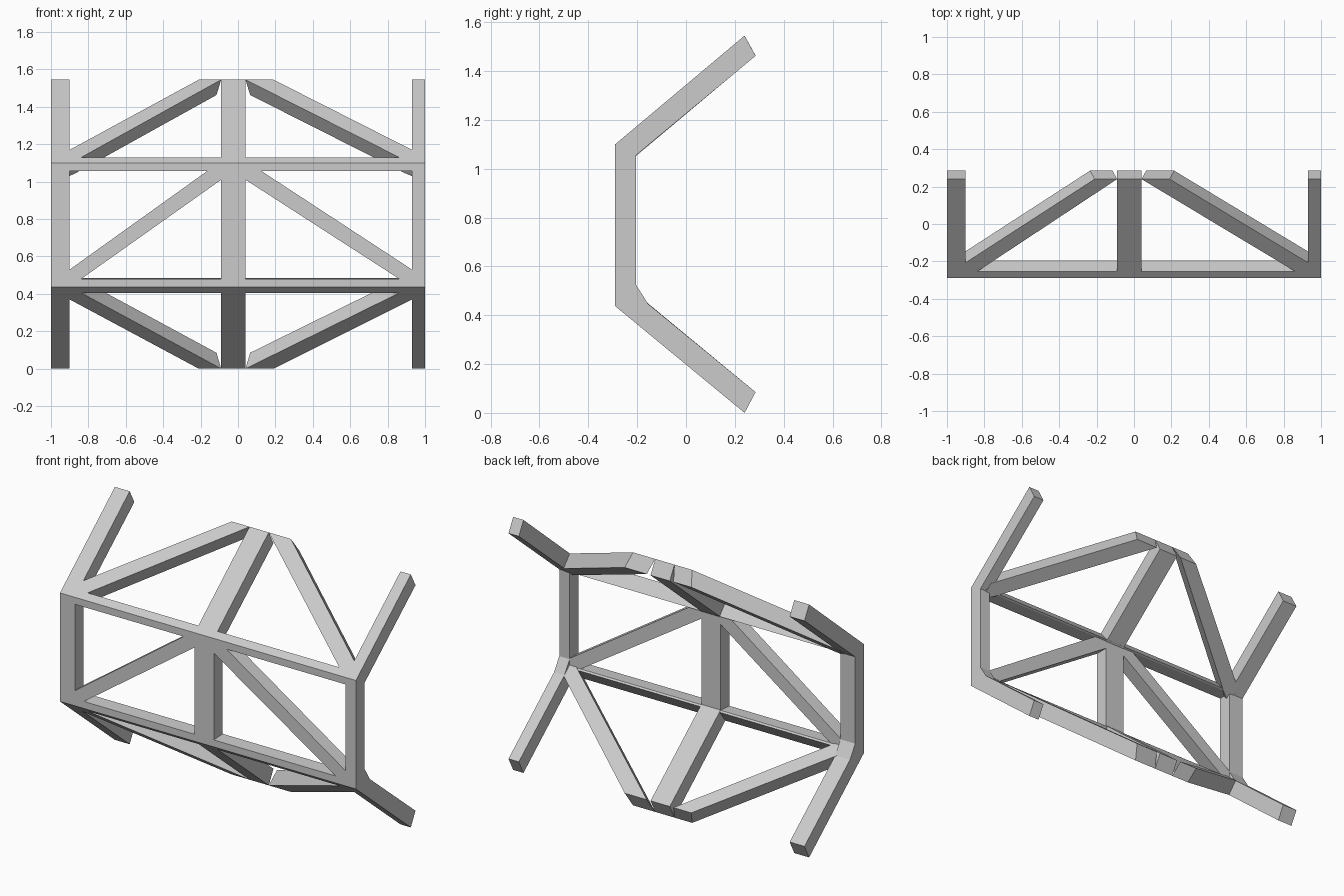
import bpy
import bmesh

cube = bpy.data.objects.get("Cube")
if cube:
    bpy.data.objects.remove(cube, do_unlink=True)

grey = bpy.data.materials.new("matte_grey")
grey.use_nodes = True
grey.diffuse_color = (0.6, 0.6, 0.6, 1)
grey.node_tree.nodes["Principled BSDF"].inputs["Base Color"].default_value = (0.6, 0.6, 0.6, 1)

FRONT, BACK, TIP = -0.29, -0.205, 0.24        # depths of the folded frame
LOW, HIGH, TOP = 0.437, 1.10, 1.545           # fold heights and top


def front_y(z):
    """Depth of the outer face at a given height."""
    if z > HIGH:
        return FRONT + (TIP - FRONT) * (z - HIGH) / (TOP - HIGH)
    if z < LOW:
        return FRONT + (TIP - FRONT) * (LOW - z) / LOW
    return FRONT


def prism(name, points, shift):
    """Sweep a flat outline along a vector into a closed solid."""
    bm = bmesh.new()
    near = [bm.verts.new(p) for p in points]
    far = [bm.verts.new([a + b for a, b in zip(p, shift)]) for p in points]
    bm.faces.new(near)
    bm.faces.new(far[::-1])
    n = len(points)
    for i in range(n):
        j = (i + 1) % n
        bm.faces.new((near[i], far[i], far[j], near[j]))
    bmesh.ops.recalc_face_normals(bm, faces=bm.faces)
    mesh = bpy.data.meshes.new(name)
    bm.to_mesh(mesh)
    bm.free()
    mesh.materials.append(grey)
    obj = bpy.data.objects.new(name, mesh)
    bpy.context.collection.objects.link(obj)
    return obj


def rail(name, x0, x1, profile):
    """Extrude a side profile (y, z) across x."""
    return prism(name, [(x0, y, z) for y, z in profile], (x1 - x0, 0, 0))


def brace(name, outline, shift):
    """Sweep an outline (x, z) lying on the outer face inwards."""
    return prism(name, [(x, front_y(z), z) for x, z in outline], shift)


# Bent uprights
bent = [(TIP, 0), (FRONT, LOW), (FRONT, HIGH), (TIP, TOP),
        (0.285, 1.462), (BACK, 1.055), (BACK, 0.487), (0.285, 0.085)]
for name, x0, x1 in (("right_upright", -1, -0.9),
                     ("centre_upright", -0.09, 0.04),
                     ("left_upright", 0.93, 1)):
    rail(name, x0, x1, bent)

# Cross beams along both folds
rail("upper_beam", -0.95, 0.97, [(FRONT, HIGH), (front_y(1.13), 1.13), (-0.195, 1.062),
                                 (BACK, 1.057), (FRONT, 1.057)])
rail("lower_beam", -0.95, 0.97, [(FRONT, LOW), (front_y(0.405), 0.405), (-0.195, 0.477),
                                 (BACK, 0.485), (FRONT, 0.48)])

# Diagonal braces: post edge, foot, outer tip, inner tip, mid-panel tip
sides = (("right", -0.9, -0.838, -0.21, -0.09, -0.16, -0.025),
         ("left", 0.93, 0.862, 0.19, 0.04, 0.12, 0.025))
for side, post, foot, tip_out, tip_in, mid_tip, lean in sides:
    brace(side + "_upper_brace",
          [(post, HIGH), (post, 1.17), (tip_out, TOP), (tip_in, TOP), (foot, 1.13)],
          (lean, 0.045, -0.082))
    brace(side + "_lower_brace",
          [(post, LOW), (post, 0.37), (tip_out, 0), (tip_in, 0), (foot, 0.405)],
          (lean, 0.045, 0.085))
    brace(side + "_middle_brace",
          [(post, 0.48), (post, 0.53), (mid_tip, 1.06), (tip_in, 1.06),
           (tip_in, 1.01), (foot, 0.48)],
          (0, BACK - FRONT, 0))
    # Small fillet behind the lower fold
    edge = -1 if post < 0 else 1
    rail(side + "_gusset", post, edge,
         [(BACK, 0.525), (-0.155, 0.446), (BACK, 0.48)])
